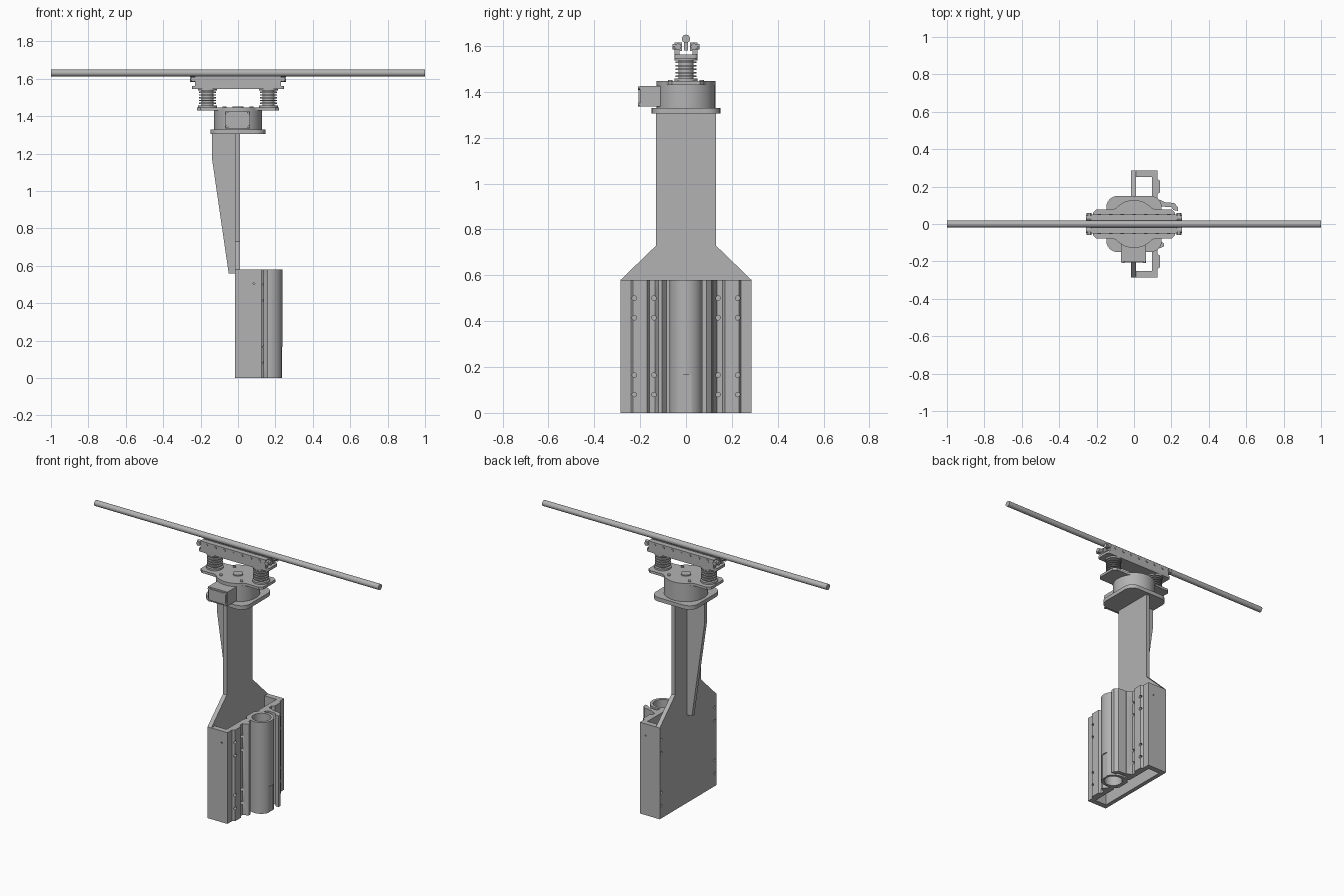
import bpy, bmesh
from math import sin, cos, pi, asin, radians
from mathutils import Vector

old = bpy.data.objects.get("Cube")
if old:
    bpy.data.objects.remove(old, do_unlink=True)

grey = bpy.data.materials.new("plain grey")
grey.use_nodes = True
colour = (0.45, 0.45, 0.45, 1)
grey.diffuse_color = colour
grey.node_tree.nodes["Principled BSDF"].inputs["Base Color"].default_value = colour

AXES = {"x": lambda a, b, c: (c, a, b),
        "y": lambda a, b, c: (a, c, b),
        "z": lambda a, b, c: (a, b, c)}


def add_prism(bm, pts, axis, lo, hi):
    """Extrude a flat outline along an axis."""
    place = AXES[axis]
    face = bm.faces.new([bm.verts.new(place(a, b, lo)) for a, b in pts])
    out = bmesh.ops.extrude_face_region(bm, geom=[face])["geom"]
    shift = Vector(place(0, 0, hi - lo))
    bmesh.ops.translate(bm, vec=shift, verts=[v for v in out if isinstance(v, bmesh.types.BMVert)])


def finish(name, bm):
    bmesh.ops.recalc_face_normals(bm, faces=bm.faces)
    mesh = bpy.data.meshes.new(name)
    bm.to_mesh(mesh)
    bm.free()
    mesh.materials.append(grey)
    obj = bpy.data.objects.new(name, mesh)
    bpy.context.collection.objects.link(obj)
    return obj


def prisms(name, parts):
    bm = bmesh.new()
    for part in parts:
        add_prism(bm, *part)
    return finish(name, bm)


def rect(a0, a1, b0, b1):
    return [(a0, b0), (a1, b0), (a1, b1), (a0, b1)]


def circle(a, b, r, n=32):
    return [(a + r * cos(2 * pi * i / n), b + r * sin(2 * pi * i / n)) for i in range(n)]


def rounded(w, h, r, ca=0, cb=0, n=6):
    """Rounded rectangle with half sizes w and h."""
    pts = []
    for q, (sa, sb) in enumerate([(1, 1), (-1, 1), (-1, -1), (1, -1)]):
        for i in range(n + 1):
            t = (q + i / n) * pi / 2
            pts.append((ca + sa * (w - r) + r * cos(t), cb + sb * (h - r) + r * sin(t)))
    return pts


def cut(obj, cutter):
    cutter.hide_render = True
    mod = obj.modifiers.new("cut", "BOOLEAN")
    mod.object = cutter
    mod.operation = "DIFFERENCE"
    mod.solver = "EXACT"
    bpy.context.view_layer.objects.active = obj
    bpy.ops.object.modifier_apply(modifier=mod.name)
    bpy.data.objects.remove(cutter, do_unlink=True)


H = 0.58    # holder height
W = 0.285   # holder half width

# Back plate that narrows into the mast
half = [(W, 0), (W, H), (0.13, 0.73), (0.13, 1.305)]
outline = half + [(-y, z) for y, z in reversed(half)]
back_plate = prisms("back_plate", [(outline, "x", -0.015, 0.012)])
holes = [0.08, 0.165, 0.415, 0.5]
cut(back_plate, prisms("plate_cutter", [(circle(s * 0.27, z, 0.009, 12), "x", -0.03, 0.005)
                                        for s in (-1, 1) for z in holes]))

# Tapered stiffening rib behind the mast
prisms("rear_rib", [([(-0.015, 0.56), (-0.05, 0.56), (-0.14, 1.18), (-0.14, 1.305), (-0.015, 1.305)],
                     "y", -0.012, 0.012)])

# Holder side walls
for name, s in (("front_side_wall", -1), ("back_side_wall", 1)):
    lo, hi = sorted((s * 0.25, s * W))
    wall = prisms(name, [(rect(0.012, 0.125, lo, hi), "z", 0, H)])
    cut(wall, prisms("wall_cutter", [(circle(x, 0.505, 0.005, 8), "y", *sorted((s * 0.27, s * 0.3)))
                                     for x in (0.085, 0.1)]))

# Ribbed holder face with a round socket column
R, CX = 0.073, 0.165
side = [(0.125, W), (0.125, 0.24), (0.14, 0.23), (0.14, 0.17),
        (0.125, 0.16), (0.125, 0.135), (0.16, 0.12), (0.16, 0.105), (0.135, 0.085), (0.135, 0.067)]
a0 = asin(0.067 / R)
arc = [(CX + R * cos(t), R * sin(t)) for t in
       [(pi - a0) - i * 2 * (pi - a0) / 28 for i in range(29)]]
inner = [(0.095, -W), (0.095, -0.08), (0.105, -0.06), (0.085, -0.04),
         (0.085, 0.04), (0.105, 0.06), (0.095, 0.08), (0.095, W)]
face_outline = side + arc + [(x, -y) for x, y in reversed(side)] + inner
holder_face = prisms("holder_face", [(face_outline, "z", 0, H)])
cut(holder_face, prisms("socket_cutter", [(circle(CX, 0, 0.055), "z", -0.1, 0.7)]))
cut(holder_face, prisms("slot_cutter", [(rect(-0.025, 0.025, -0.1, 0.165), "x", 0.23, 0.3)]))
cut(holder_face, prisms("screw_cutter", [(circle(y, z, 0.01, 12), "x", 0.05, 0.2)
                                         for y in (-0.225, -0.14, 0.14, 0.225) for z in holes]))

# Guide fin beside the socket
prisms("guide_fin", [([(0.125, 0.095), (0.2, 0.09), (0.21, 0.075), (0.235, 0.07),
                       (0.235, 0.09), (0.215, 0.112), (0.125, 0.12)], "z", 0, H)])

# Mounting plate and round housing
prisms("mounting_plate", [(rounded(0.148, 0.15, 0.06), "z", 1.305, 1.33)])
prisms("round_housing", [(circle(0, 0, 0.128, 64), "z", 1.33, 1.43)])
prisms("connector_box", [(rect(-0.07, 0.065, 1.335, 1.425), "y", -0.2, -0.09)])
prisms("connector_cover", [(rounded(0.06, 0.036, 0.015, -0.002, 1.38), "y", -0.207, -0.2)])
prisms("cover_screws", [(circle(-0.002 + sx * 0.057, 1.38 + sz * 0.036, 0.008, 12), "y", -0.209, -0.2)
                        for sx in (-1, 1) for sz in (-1, 1)])

# Swivel plate: a disc with two ears
quarter = [(0.22, 0), (0.22, 0.06), (0.2, 0.078), (0.115, 0.078), (0.095, 0.085)]
quarter += [(0.128 * sin(t), 0.128 * cos(t)) for t in [radians(d) for d in range(42, -1, -6)]]
top = quarter + [(-x, y) for x, y in reversed(quarter[:-1])]
swivel = top + [(-x, -y) for x, y in top[1:-1]]
prisms("swivel_plate", [(swivel, "z", 1.43, 1.446)])
prisms("swivel_screws", [(circle(sx * 0.072, sy * 0.068, 0.01, 16), "z", 1.445, 1.452)
                         for sx in (-1, 1) for sy in (-1, 1)])
prisms("swivel_hub", [(circle(0, 0, 0.03), "z", 1.445, 1.453)])

# Ribbed dampers
for name, x in (("right_damper", -0.163), ("left_damper", 0.163)):
    parts = [(circle(x, 0, 0.033), "z", 1.44, 1.55),
             (circle(x, 0, 0.05), "z", 1.446, 1.457),
             (circle(x, 0, 0.05), "z", 1.536, 1.546)]
    parts += [(circle(x, 0, 0.046), "z", 1.465 + i * 0.015, 1.472 + i * 0.015) for i in range(5)]
    prisms(name, parts)

# Carrier plate with paired clamp rails
prisms("carrier_plate", [(rounded(0.247, 0.05, 0.015), "z", 1.546, 1.562)])
for name, s in (("front_rail", -1), ("back_rail", 1)):
    rail = [(s * 0.05, 1.56), (s * 0.05, 1.615), (s * 0.017, 1.615), (s * 0.017, 1.578),
            (s * 0.028, 1.578), (s * 0.028, 1.56)]
    prisms(name, [(rail, "x", -0.23, 0.23)])
    prisms(name + "_bolts", [(circle(-0.186 + i * 0.062, 1.598, 0.009, 12), "y",
                              *sorted((s * 0.049, s * 0.054))) for i in range(7)])
    prisms(name + "_end_bolts", [(circle(s * 0.034, 1.597, 0.014, 12), "x", *sorted((e * 0.22, e * 0.257)))
                                 for e in (-1, 1)])
    prisms(name + "_end_nuts", [(circle(e * 0.24, 1.597, 0.014, 6), "y", *sorted((s * 0.03, s * 0.058)))
                                for e in (-1, 1)])
prisms("centre_web", [(rect(-0.23, 0.23, 1.58, 1.62), "y", -0.009, 0.009)])

# Long cross bar
prisms("cross_bar", [(circle(0, 1.631, 0.018, 24), "x", -1, 1)])

# Smooth round faces, keep edges sharp
for obj in bpy.context.scene.objects:
    obj.select_set(obj.type == "MESH")
bpy.context.view_layer.objects.active = bpy.data.objects["cross_bar"]
bpy.ops.object.shade_smooth_by_angle(angle=radians(30))
